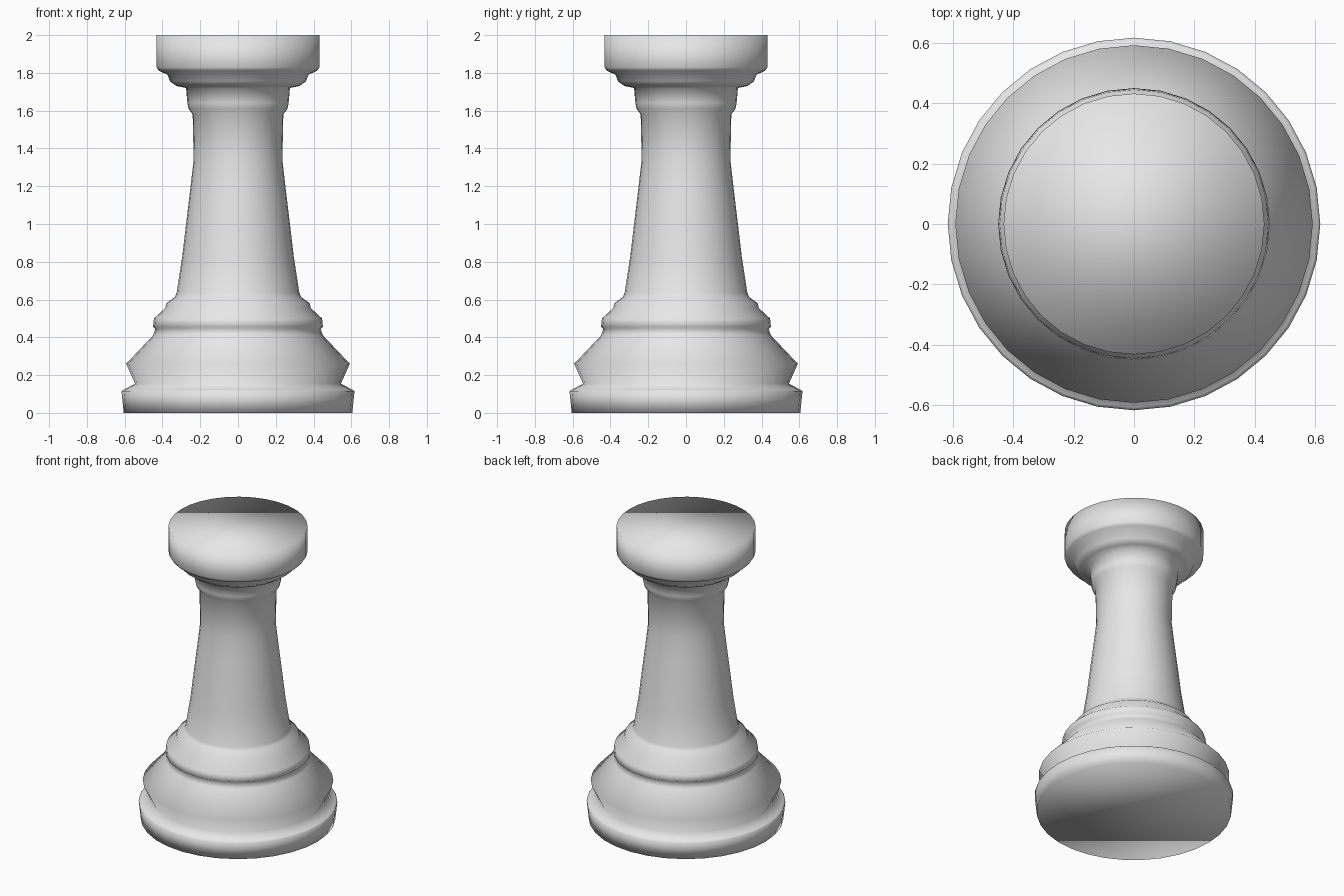
import bpy, bmesh, math

if "Cube" in bpy.data.objects:
    bpy.data.objects.remove(bpy.data.objects["Cube"])

SIDES = 32

# Turned profile, bottom to top: (radius, height)
profile = [
    (0.605, 0.0), (0.617, 0.115), (0.607, 0.122), (0.545, 0.155),   # foot
    (0.592, 0.26), (0.45, 0.41), (0.438, 0.445),                    # flared skirt
    (0.45, 0.455), (0.445, 0.50), (0.385, 0.555),                   # lower ring
    (0.38, 0.58), (0.335, 0.613), (0.325, 0.635),                   # shaft seat
    (0.295, 0.83), (0.275, 1.0), (0.252, 1.19), (0.235, 1.34),      # tapered shaft
    (0.24, 1.58), (0.262, 1.61), (0.268, 1.64), (0.275, 1.72),      # neck ring
    (0.325, 1.73), (0.36, 1.755), (0.373, 1.79),                    # collar
    (0.42, 1.812), (0.432, 1.83), (0.432, 2.0),                     # crown
]

gray = bpy.data.materials.new("light gray")
gray.diffuse_color = (0.8, 0.8, 0.8, 1)
gray.use_nodes = True
gray.node_tree.nodes["Principled BSDF"].inputs["Base Color"].default_value = gray.diffuse_color

# Revolve the profile into stacked rings
bm = bmesh.new()
rings = []
for r, z in profile:
    rings.append([bm.verts.new((r * math.cos(2 * math.pi * i / SIDES),
                                r * math.sin(2 * math.pi * i / SIDES), z))
                  for i in range(SIDES)])
for a, b in zip(rings, rings[1:]):
    for i in range(SIDES):
        j = (i + 1) % SIDES
        bm.faces.new((a[i], a[j], b[j], b[i]))

# Flat caps
bm.faces.new(rings[0][::-1])
bm.faces.new(rings[-1])
for f in bm.faces:
    f.smooth = True

mesh = bpy.data.meshes.new("turned_chess_piece")
bm.to_mesh(mesh)
bm.free()
mesh.materials.append(gray)
obj = bpy.data.objects.new("turned_chess_piece", mesh)
bpy.context.collection.objects.link(obj)
